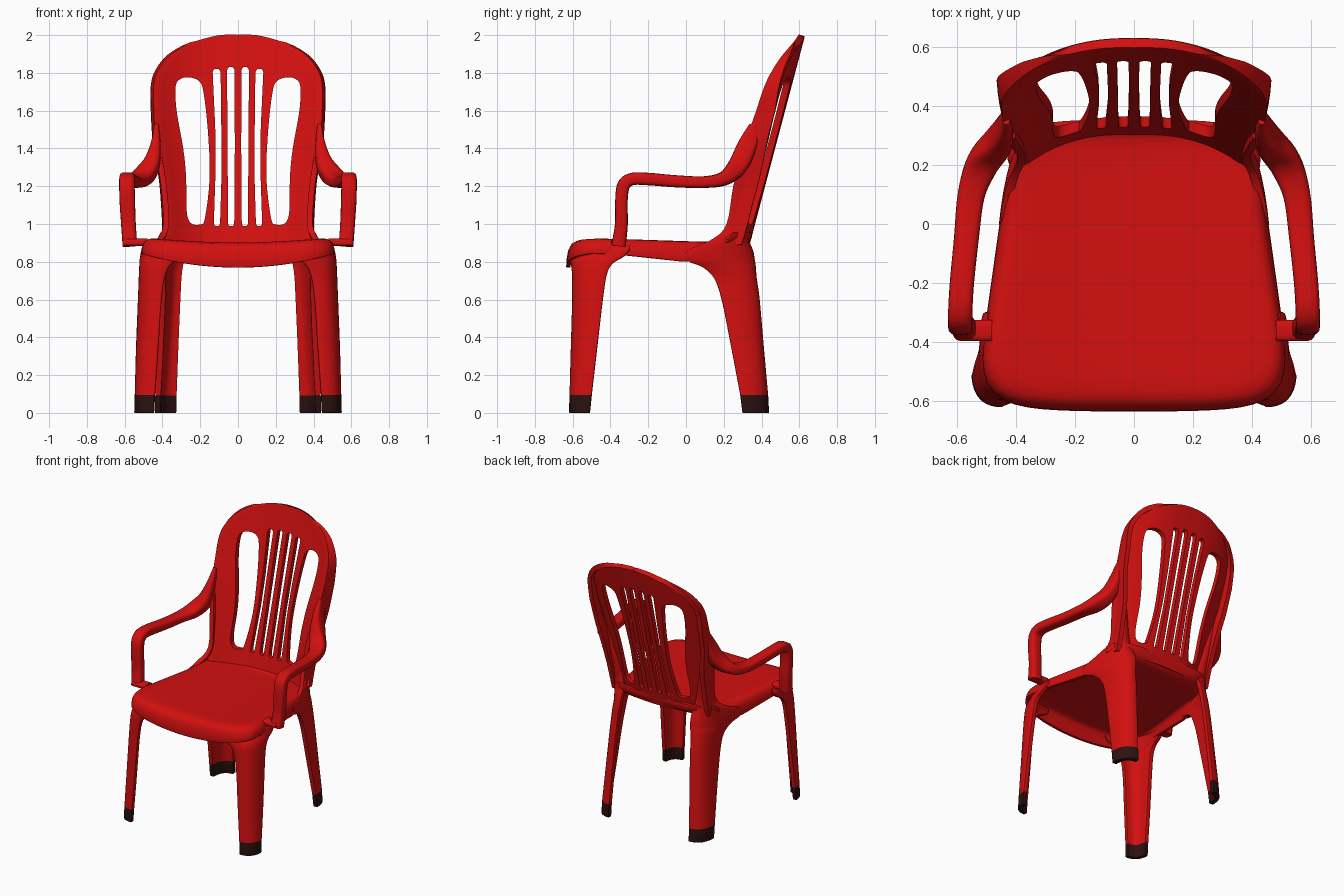
import bpy, bmesh, math
from mathutils import Vector

if "Cube" in bpy.data.objects:
    bpy.data.objects.remove(bpy.data.objects["Cube"])


def material(name, rgb):
    m = bpy.data.materials.new(name)
    m.diffuse_color = (*rgb, 1)
    m.use_nodes = True
    m.node_tree.nodes["Principled BSDF"].inputs["Base Color"].default_value = m.diffuse_color
    return m


RED = material("red plastic", (0.65, 0.005, 0.005))
DARK = material("dark foot", (0.026, 0.006, 0.005))


def spline(pts, n, closed=False):
    """Catmull-Rom through tuples of any length, n steps per span."""
    k, out = len(pts), []
    for i in range(k if closed else k - 1):
        idx = [i - 1, i, i + 1, i + 2]
        idx = [j % k if closed else min(max(j, 0), k - 1) for j in idx]
        quad = [pts[j] for j in idx]
        for s in range(n):
            t = s / n
            out.append(tuple(
                b + 0.5 * t * (c - a + t * (2*a - 5*b + 4*c - d + t * (3*(b - c) + d - a)))
                for a, b, c, d in zip(*quad)))
    if not closed:
        out.append(tuple(pts[-1]))
    return out


def lerp_table(table, v):
    for (a, fa), (b, fb) in zip(table, table[1:]):
        if v <= b:
            return fa + (fb - fa) * max(0, (v - a) / (b - a))
    return table[-1][1]


def grid_bm(rows, closed=False):
    bm = bmesh.new()
    vs = [[bm.verts.new(p) for p in r] for r in rows]
    for r0, r1 in zip(vs, vs[1:]):
        n = len(r0)
        for i in range(n if closed else n - 1):
            j = (i + 1) % n
            bm.faces.new((r0[i], r0[j], r1[j], r1[i]))
    return bm, vs


def make(name, bm):
    me = bpy.data.meshes.new(name)
    bm.to_mesh(me)
    bm.free()
    ob = bpy.data.objects.new(name, me)
    bpy.context.collection.objects.link(ob)
    me.materials.append(RED)
    return ob


def finish(ob, angle=40):
    """Apply modifiers and smooth."""
    dg = bpy.context.evaluated_depsgraph_get()
    me = bpy.data.meshes.new_from_object(ob.evaluated_get(dg))
    ob.modifiers.clear()
    ob.data = me
    me.shade_smooth()
    me.set_sharp_from_angle(angle=math.radians(angle))
    return ob


def sheet(name, rows, out, thick, offset=-1, closed=False, bevel=0.006):
    """Thin moulded shell: grid of points, outside facing `out`, thickened."""
    bm, _ = grid_bm(rows, closed)
    bmesh.ops.remove_doubles(bm, verts=bm.verts, dist=1e-5)
    bmesh.ops.recalc_face_normals(bm, faces=bm.faces)
    bm.normal_update()
    if sum(f.normal.dot(Vector(out)) * f.calc_area() for f in bm.faces) < 0:
        bmesh.ops.reverse_faces(bm, faces=bm.faces)
    ob = make(name, bm)
    s = ob.modifiers.new("thickness", 'SOLIDIFY')
    s.thickness, s.offset = thick, offset
    if bevel:
        b = ob.modifiers.new("soft edge", 'BEVEL')
        b.width, b.segments, b.limit_method = bevel, 2, 'ANGLE'
        b.angle_limit = math.radians(50)
    return ob


def tube(name, path, hint):
    """Rounded-rectangle sweep; path items are x, y, z, half width, half height."""
    rows = []
    for i, p in enumerate(path):
        a, b = path[max(i - 1, 0)], path[min(i + 1, len(path) - 1)]
        t = (Vector(b[:3]) - Vector(a[:3])).normalized()
        s = Vector(hint)
        s = (s - t * s.dot(t)).normalized()
        u = s.cross(t)
        row = []
        for k in range(20):
            c, d = math.cos(k * math.tau / 20), math.sin(k * math.tau / 20)
            r = (abs(c)**4 + abs(d)**4) ** -0.25
            row.append(Vector(p[:3]) + s * (c * r * p[3]) + u * (d * r * p[4]))
        rows.append(row)
    bm, vs = grid_bm(rows, True)
    bm.faces.new(vs[0])
    bm.faces.new(vs[-1])
    bmesh.ops.recalc_face_normals(bm, faces=bm.faces)
    return finish(make(name, bm), 50)


# Seat: rings from the middle out, rolling over into a skirt (upwards at the back)
def seat_point(k, n, scale, f):
    c, s = math.cos(k * math.tau / n), math.sin(k * math.tau / n)
    r = (abs(c)**6 + abs(s)**6) ** (-1 / 6)
    a, b = c * r * scale, s * r * scale
    y = -0.145 + 0.472 * b
    x = a * (0.453 - 0.14 * y)
    if b < 0:
        y -= 0.015 * (1 - a * a) * b * b
    top = 0.90 - 0.02 * (y + 0.4) + 0.03 * (x / 0.5) ** 2
    if y < -0.5:
        low = min(0.77 + 0.03 * (x / 0.33) ** 2, 0.84)
    else:
        low = lerp_table([(-.5, .845), (-.35, .838), (0, .80), (.06, .81), (.25, .96)], y)
    return (x, y, top + (low - top) * f)


RINGS = [(0, 0), (.2, 0), (.4, 0), (.6, 0), (.75, 0), (.86, .01), (.92, .06),
         (.96, .17), (.985, .36), (1, .65), (1.005, 1)]
finish(sheet("seat", [[seat_point(k, 96, s, f) for k in range(96)] for s, f in RINGS],
             (0, 0, 1), 0.022, closed=True, bevel=0.004))

# Backrest: curved panel in an arched outline, with a rim folded backwards at the sides
OUTLINE = [(.89, .385), (1.0, .385), (1.2, .398), (1.32, .415), (1.45, .436), (1.6, .445),
           (1.72, .446), (1.8, .426), (1.88, .365), (1.94, .265), (1.98, .15), (1.994, .07),
           (1.997, .004)]
DEPTH = [(.89, .18), (1.1, .18), (1.4, .155), (1.6, .128), (1.8, .112), (2.0, .11)]
RIM = [(.89, .09), (1.4, .10), (1.6, .085), (1.75, .06), (1.88, .03), (1.95, 0), (2.0, 0)]
rows = []
for z, w in spline(OUTLINE, 5):
    yc = 0.335 + (z - 0.95) * 0.265
    row = []
    for u in range(-24, 25):
        fold = max(0, abs(u) - 22) / 2
        x = w * min(abs(u), 22) / 22 * 0.985
        y = yc - lerp_table(DEPTH, z) * (x / 0.45) ** 2.7 + lerp_table(RIM, z) * fold
        row.append((math.copysign(x + w * 0.015 * fold, u), y, z))
    rows.append(row)
back = sheet("backrest", rows, (0, 1, 0), 0.034, offset=0, bevel=0)


# Openings between the slats, cut straight through front to back
def slot(bottom, top, left, right):
    """Tall slot with round ends; edges given as tables of (z, x)."""
    sides = ([], [])
    for k in range(33):
        z = (bottom + top) / 2 - (top - bottom) / 2 * math.cos(math.pi * k / 32)
        l, r = lerp_table(left, z), lerp_table(right, z)
        h = (r - l) / 2
        d = min(1, (min(z - bottom, top - z) + .002) / h)
        h *= math.sqrt(1 - (1 - d) ** 2)
        sides[0].append(((l + r) / 2 - h, z))
        sides[1].append(((l + r) / 2 + h, z))
    return sides[0] + sides[1][::-1]


WIDE = spline([(.175, 1.03), (.15, 1.25), (.16, 1.5), (.183, 1.7), (.205, 1.755), (.25, 1.775),
               (.3, 1.77), (.33, 1.73), (.325, 1.6), (.29, 1.4), (.275, 1.25), (.272, 1.07),
               (.25, 1.005), (.2, .998)], 4, True)
SLOT_OUT = slot(.99, 1.82, [(1, .095), (1.3, .086), (1.8, .092)],
                [(1, .128), (1.3, .118), (1.5, .12), (1.8, .134)])
SLOT_IN = slot(.99, 1.83, [(1, .02), (1.4, .017), (1.8, .018)],
               [(1, .053), (1.4, .055), (1.8, .058)])
bm = bmesh.new()
for shape in (WIDE, SLOT_OUT, SLOT_IN):
    for side in (1, -1):
        f = bm.faces.new([bm.verts.new((side * x, -0.2, z)) for x, z in shape])
        ext = bmesh.ops.extrude_face_region(bm, geom=[f])
        bmesh.ops.translate(bm, vec=(0, 1.2, 0),
                            verts=[v for v in ext["geom"] if isinstance(v, bmesh.types.BMVert)])
bmesh.ops.recalc_face_normals(bm, faces=bm.faces)
cutter = make("opening_cutter", bm)
cutter.hide_render = True
cut = back.modifiers.new("openings", 'BOOLEAN')
cut.operation, cut.solver, cut.object = 'DIFFERENCE', 'EXACT', cutter
finish(back)
bpy.data.objects.remove(cutter)

# Legs: corner plates, rows of z, first edge, corner, second edge
FRONT = [(0, .445, -.62, .545, -.62, .55, -.51), (.095, .44, -.617, .545, -.617, .547, -.5),
         (.35, .422, -.61, .54, -.61, .54, -.47), (.6, .405, -.603, .535, -.607, .53, -.44),
         (.73, .385, -.604, .53, -.608, .525, -.42), (.79, .35, -.61, .53, -.61, .522, -.39),
         (.83, .28, -.62, .53, -.612, .518, -.33), (.865, .25, -.615, .527, -.608, .51, -.3),
         (.89, .27, -.59, .515, -.595, .495, -.3)]
REAR = [(0, .44, .30, .44, .435, .33, .44), (.095, .438, .288, .438, .43, .328, .435),
        (.35, .425, .24, .424, .415, .317, .412), (.6, .415, .19, .41, .4, .305, .39),
        (.71, .415, .15, .41, .385, .3, .375), (.77, .432, .09, .412, .375, .295, .37),
        (.805, .453, .01, .415, .37, .29, .365), (.86, .455, .01, .42, .36, .285, .355),
        (.92, .428, .14, .41, .35, .285, .33), (1.0, .395, .215, .4, .35, .3, .31),
        (1.2, .408, .25, .415, .38, .34, .335), (1.35, .432, .29, .432, .37, .38, .35)]


def leg(name, table, side):
    rows = []
    for (z, ax, ay, cx, cy, bx, by) in table[:1] + spline(table[1:], 4):
        rows.append([])
        for k in range(13):
            t = k / 12
            q, m, e = (1 - t) ** 2, 2 * t * (1 - t), t * t
            rows[-1].append((side * (q * ax + m * cx + e * bx), q * ay + m * cy + e * by, z))
    ob = finish(sheet(name, rows, (side, -1 if table is FRONT else 1, 0), 0.03))
    ob.data.materials.append(DARK)
    for p in ob.data.polygons:  # dark foot at the bottom
        p.material_index = int(p.center.z < 0.095)


# Armrests: sweep from the back wing, forward, then down to the seat
ARM = [(.432, .365, 1.52, .012, .03), (.436, .325, 1.42, .026, .05), (.46, .275, 1.31, .045, .052),
       (.512, .205, 1.243, .054, .038), (.55, .1, 1.222, .046, .031),
       (.567, -.05, 1.226, .042, .032), (.582, -.2, 1.238, .041, .033),
       (.587, -.285, 1.238, .041, .033), (.588, -.33, 1.205, .041, .034),
       (.586, -.342, 1.12, .041, .033), (.58, -.342, 1.0, .039, .034),
       (.572, -.357, .885, .039, .038)]
for side, label in ((1, "right"), (-1, "left")):
    leg("front_leg_" + label, FRONT, side)
    leg("rear_leg_" + label, REAR, side)
    tube("armrest_" + label, [(side * p[0], *p[1:]) for p in spline(ARM, 5)], (1, 0, 0))
    tube("arm_joint_" + label, [(side * x, -.36, .903, .036, .02) for x in (.48, .53, .59)], (0, 1, 0))
